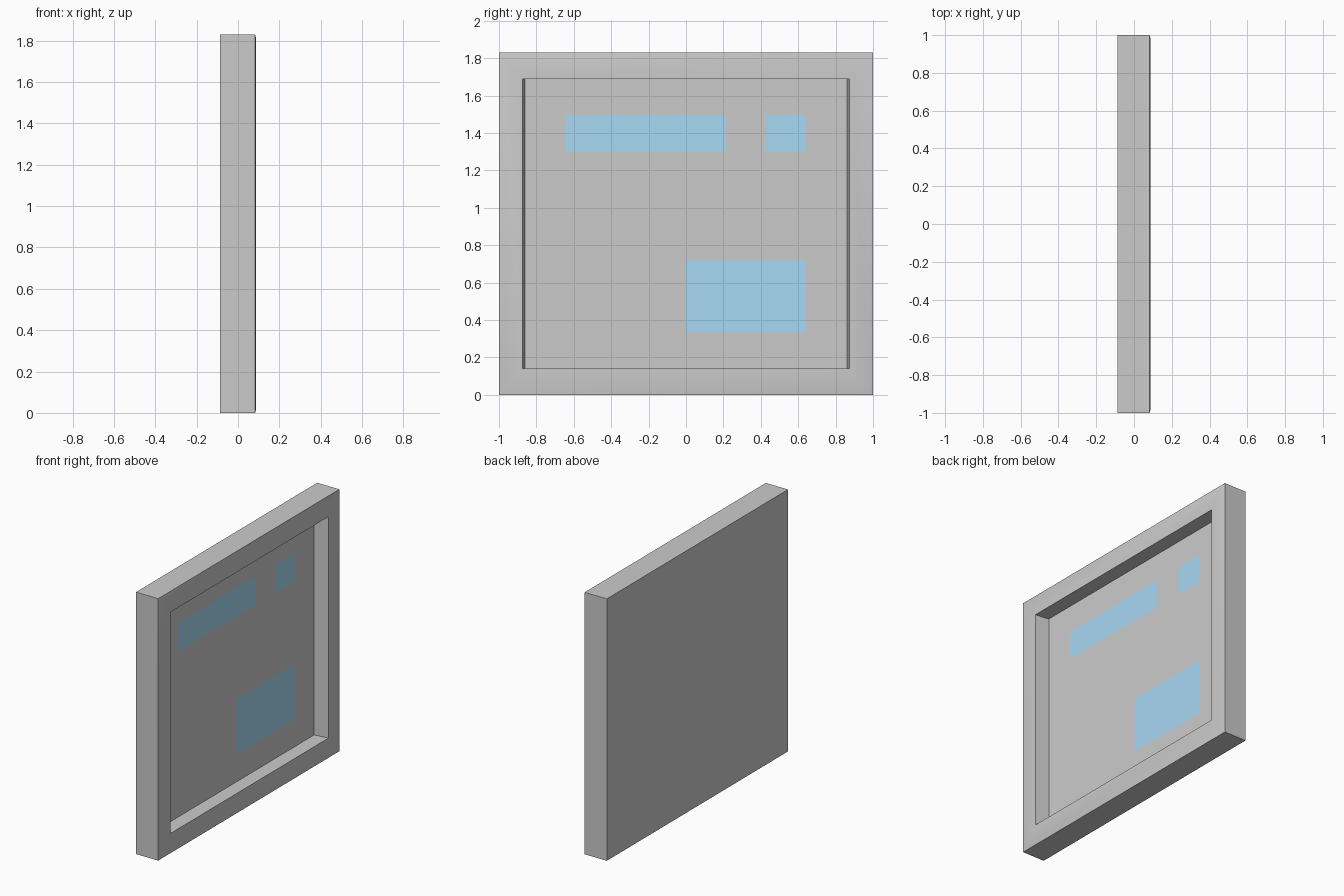
import bpy, bmesh, math

if "Cube" in bpy.data.objects:
    bpy.data.objects.remove(bpy.data.objects["Cube"])

HEIGHT = 1.83
FLOOR_X = -0.013


def new_object(name, bm):
    mesh = bpy.data.meshes.new(name)
    bm.to_mesh(mesh)
    bm.free()
    obj = bpy.data.objects.new(name, mesh)
    bpy.context.collection.objects.link(obj)
    return obj


def ring(bm, x, y0, y1, z0, z1):
    return [bm.verts.new((x, y, z)) for y, z in ((y0, z0), (y1, z0), (y1, z1), (y0, z1))]


# Recessed board: rectangular rings from back to recess floor (x, half width, z margin)
profile = [
    (-0.088, 1.0, 0.0),
    (0.083, 1.0, 0.0),
    (0.088, 0.98, 0.02),
    (0.088, 0.873, 0.142),
    (FLOOR_X, 0.86, 0.142),
]
bm = bmesh.new()
rings = [ring(bm, x, -w, w, m, HEIGHT - m) for x, w, m in profile]
for a, b in zip(rings, rings[1:]):
    for i in range(4):
        j = (i + 1) % 4
        bm.faces.new((a[i], a[j], b[j], b[i]))
bm.faces.new(rings[0][::-1])
bm.faces.new(rings[-1])
bmesh.ops.recalc_face_normals(bm, faces=bm.faces)
board = new_object("recessed_board", bm)

# Soft shading on the slightly rounded front rim
bpy.context.view_layer.objects.active = board
board.select_set(True)
bpy.ops.object.shade_smooth_by_angle(angle=math.radians(30))

# Blue panels lying on the recess floor
blue = bpy.data.materials.new("blue")
blue.diffuse_color = (0.39, 0.69, 0.91, 1)
blue.use_nodes = True
blue.node_tree.nodes["Principled BSDF"].inputs["Base Color"].default_value = blue.diffuse_color
panels = {
    "wide_panel": (-0.643, 0.214, 1.30, 1.497),
    "small_panel": (0.428, 0.642, 1.30, 1.497),
    "large_panel": (0.0, 0.642, 0.336, 0.722),
}
for name, rect in panels.items():
    bm = bmesh.new()
    bm.faces.new(ring(bm, FLOOR_X + 0.002, *rect))
    new_object(name, bm).data.materials.append(blue)
